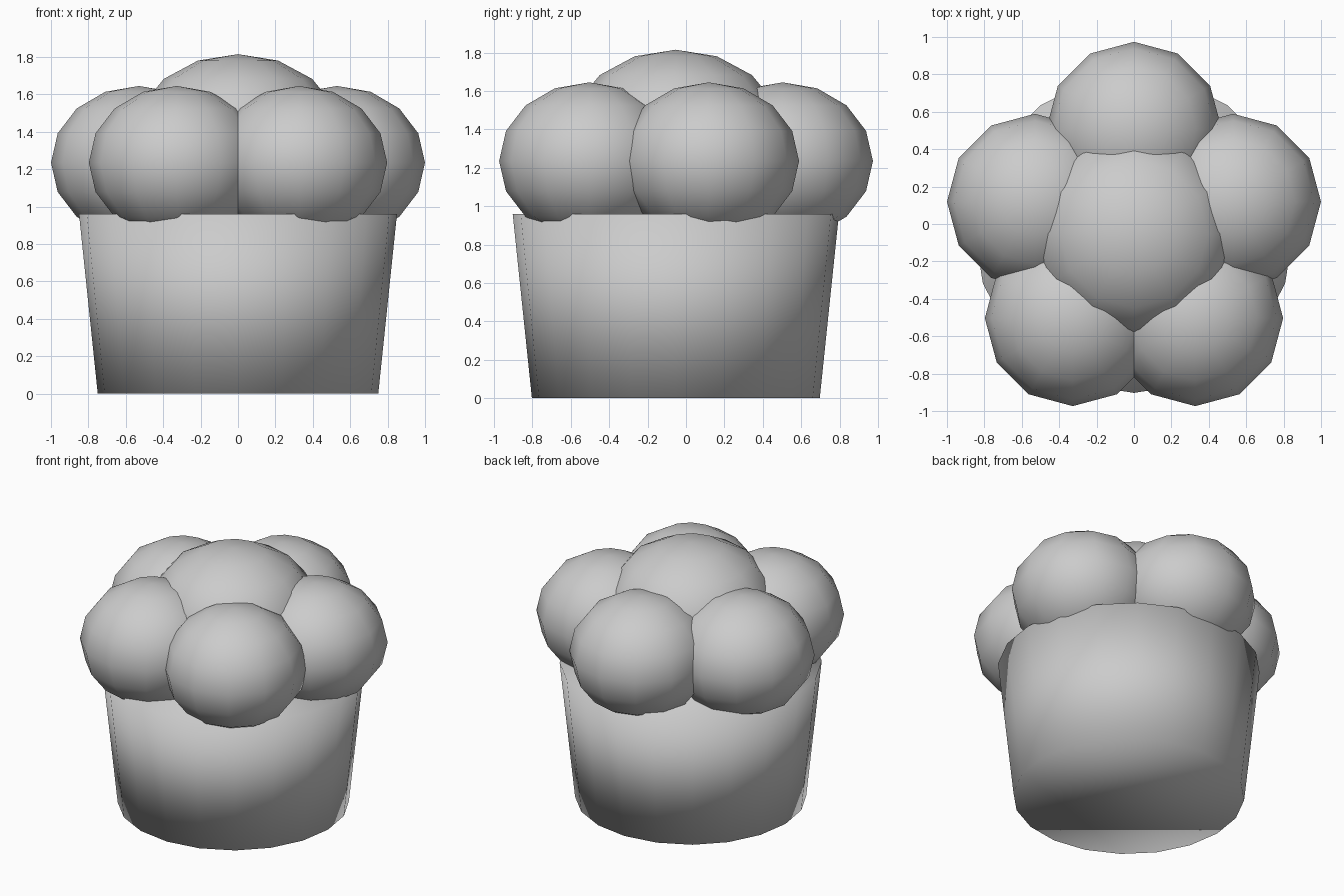
import bpy
from math import radians, cos, sin

if "Cube" in bpy.data.objects:
    bpy.data.objects.remove(bpy.data.objects["Cube"])

CY = -0.053  # shared centre line of the pot and the foliage


def smooth(name):
    ob = bpy.context.object
    ob.name = name
    bpy.ops.object.shade_smooth()
    return ob


def puff(name, x, y, z, r, rz):
    # Low-poly squashed ball
    bpy.ops.mesh.primitive_uv_sphere_add(segments=12, ring_count=8, radius=1,
                                         location=(x, y, z))
    bpy.context.object.scale = (r, r, rz)
    bpy.ops.object.transform_apply(location=False, rotation=False, scale=True)
    return smooth(name)


# Tapered pot
bpy.ops.mesh.primitive_cone_add(vertices=20, radius1=0.75, radius2=0.85,
                                depth=0.96, end_fill_type='NGON',
                                location=(0, CY, 0.48))
smooth("pot")

# Ring of five outer puffs, one at the back
for i in range(5):
    a = radians(90 + 72 * i)
    puff(f"outer_puff_{i + 1}", 0.557 * cos(a), CY + 0.557 * sin(a),
         1.235, 0.47, 0.41)

# Larger puff on top
puff("centre_puff", 0, CY, 1.365, 0.56, 0.45)
